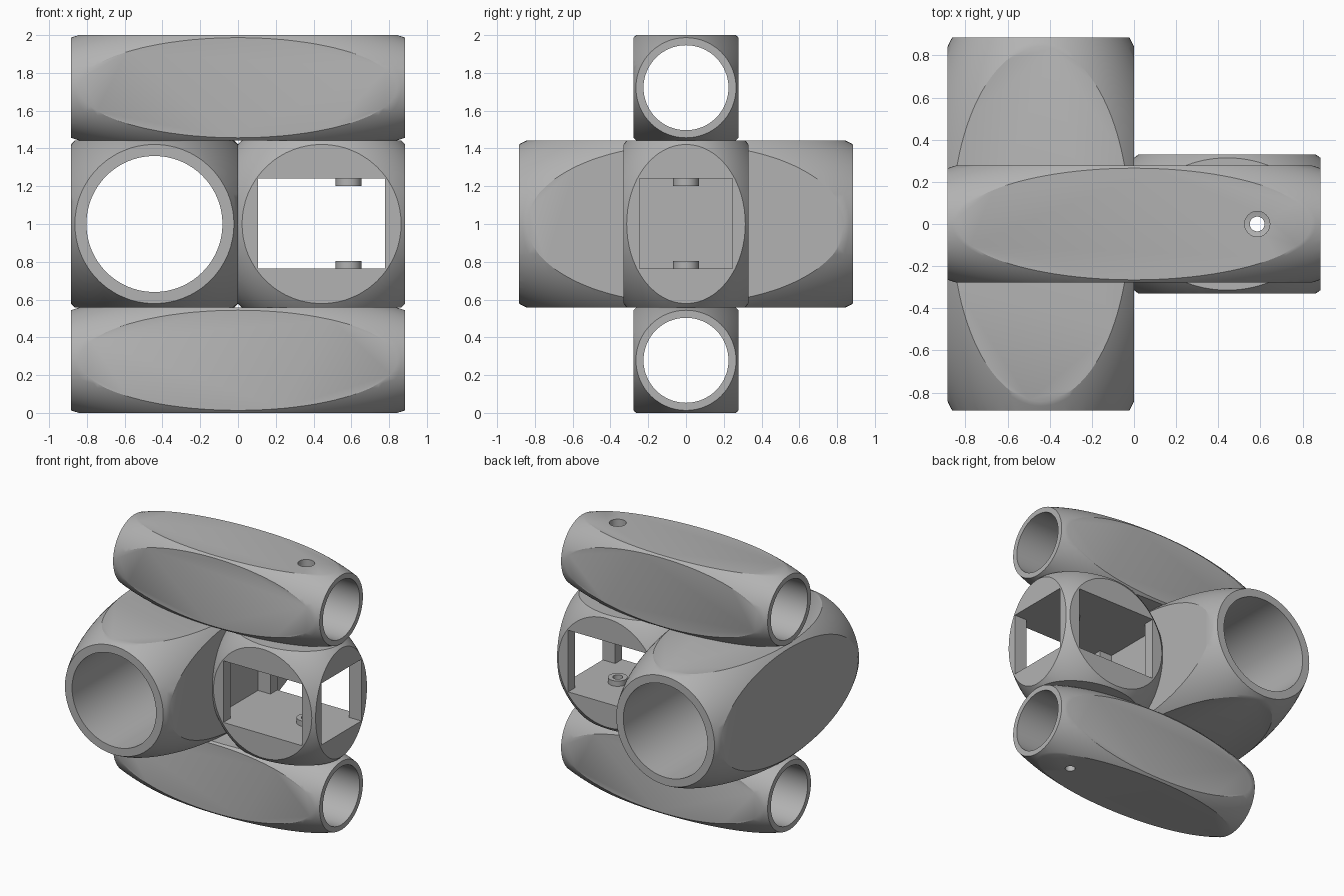
import bpy
from math import radians, pi

if "Cube" in bpy.data.objects:
    bpy.data.objects.remove(bpy.data.objects["Cube"], do_unlink=True)

grey = bpy.data.materials.new("plain grey")
grey.use_nodes = True
colour = (0.45, 0.45, 0.45, 1)
grey.diffuse_color = colour
grey.node_tree.nodes["Principled BSDF"].inputs["Base Color"].default_value = colour


def box(centre, half):
    bpy.ops.mesh.primitive_cube_add(size=2, location=centre)
    ob = bpy.context.object
    ob.scale = half
    return ob


def cylinder(centre, radius, length, axis="Z", sides=64):
    turn = {"X": (0, pi / 2, 0), "Y": (pi / 2, 0, 0), "Z": (0, 0, 0)}[axis]
    bpy.ops.mesh.primitive_cylinder_add(vertices=sides, radius=radius, depth=length,
                                        location=centre, rotation=turn)
    return bpy.context.object


def ellipsoid(centre, half):
    bpy.ops.mesh.primitive_uv_sphere_add(segments=96, ring_count=48, radius=1.381, location=centre)
    ob = bpy.context.object
    ob.scale = half
    return ob


def combine(ob, tool, operation):
    bpy.context.view_layer.objects.active = ob
    mod = ob.modifiers.new("cut", "BOOLEAN")
    mod.operation = operation
    mod.solver = "EXACT"
    mod.object = tool
    bpy.ops.object.modifier_apply(modifier=mod.name)
    bpy.data.objects.remove(tool, do_unlink=True)


def pod(name, centre, half):
    """Box whose edges are rounded off by an ellipsoid of the same proportions."""
    ob = box(centre, half)
    ob.name = name
    combine(ob, ellipsoid(centre, half), "INTERSECT")
    return ob


def finish(ob):
    ob.data.materials.clear()
    ob.data.materials.append(grey)
    bpy.ops.object.select_all(action="DESELECT")
    ob.select_set(True)
    bpy.context.view_layer.objects.active = ob
    bpy.ops.object.transform_apply(location=False, rotation=True, scale=True)
    bpy.ops.object.shade_smooth_by_angle(angle=radians(28))


LONG, MID, SLIM, DEEP = 0.885, 0.4425, 0.2785, 0.33
BOLT_X, BOLT_R = 0.585, 0.035


def bolt_hole():
    return cylinder((BOLT_X, 0, 1), BOLT_R, 3, sides=32)


# Slim cross tubes above and below, with bolt holes
for name, z in (("upper_tube", 2 - SLIM), ("lower_tube", SLIM)):
    tube = pod(name, (0, 0, z), (LONG, SLIM, SLIM))
    combine(tube, cylinder((0, 0, z), 0.225, 3, "X"), "DIFFERENCE")
    combine(tube, bolt_hole(), "DIFFERENCE")
    if z > 1:
        combine(tube, cylinder((BOLT_X, 0, 2), 0.06, 0.3, sides=32), "DIFFERENCE")
    finish(tube)

# Large tube running front to back
large = pod("large_tube", (-MID, 0, 1), (MID, LONG, MID))
combine(large, cylinder((-MID, 0, 1), 0.36, 3, "Y", 96), "DIFFERENCE")
finish(large)

# Open frame block with windows on its sides
frame = pod("frame_block", (MID, 0, 1), (MID, DEEP, MID))
window = 0.2385
combine(frame, box((MID, 0, 1.0025), (0.336, 0.6, window)), "DIFFERENCE")
combine(frame, box((MID, 0, 1.0025), (0.6, 0.245, window)), "DIFFERENCE")
combine(frame, bolt_hole(), "DIFFERENCE")
finish(frame)

# Bolt collars on the floor and ceiling of the frame
for name, z in (("lower_collar", 0.784), ("upper_collar", 1.221)):
    collar = cylinder((BOLT_X, 0, z), 0.068, 0.042, sides=32)
    collar.name = name
    combine(collar, bolt_hole(), "DIFFERENCE")
    finish(collar)
